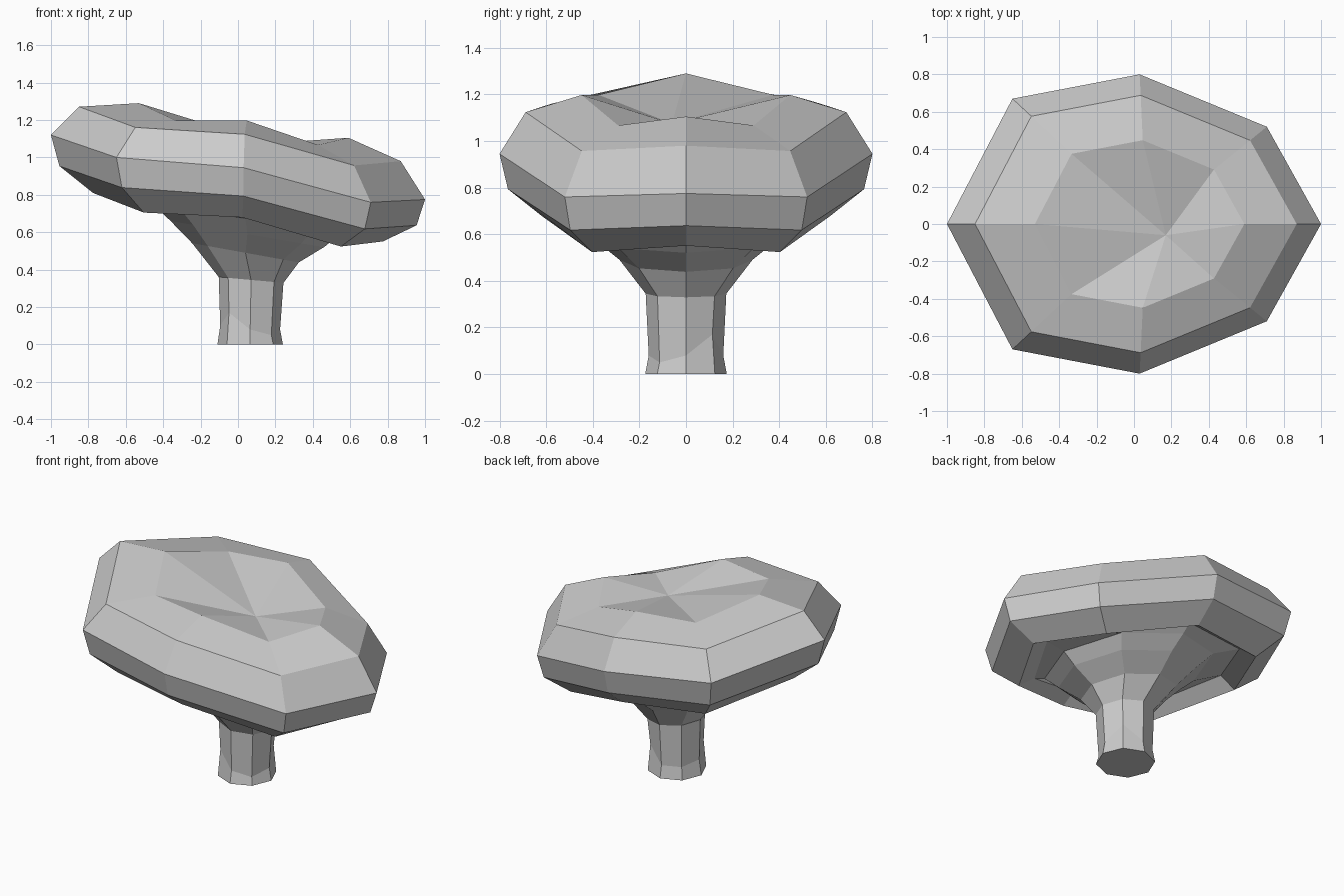
import bpy
import bmesh
import math

cube = bpy.data.objects.get("Cube")
if cube:
    bpy.data.objects.remove(cube, do_unlink=True)

grey = bpy.data.materials.new("stone grey")
grey.use_nodes = True
colour = (0.6, 0.6, 0.6, 1.0)
grey.diffuse_color = colour
grey.node_tree.nodes["Principled BSDF"].inputs["Base Color"].default_value = colour

# Widest outline of the cap: one half, mirrored across the y axis
half = [(-1, 0, 1.12), (-0.65, -0.67, 1.0), (0.03, -0.8, 0.945),
        (0.71, -0.52, 0.76), (1, 0, 0.775)]
outline = half + [(x, -y, z) for x, y, z in half[-2:0:-1]]


def cap_ring(scale, lift, tilt, shift=0.0):
    """Scaled copy of the cap outline, raised and tilted along x."""
    return [(x * scale + shift, y * scale, z + lift + tilt * x)
            for x, y, z in outline]


def stem_ring(centre, radius, height, tilt=0.0, wobble=None):
    """Tilted octagon around the stem."""
    ring = []
    for i in range(8):
        angle = math.pi + i * math.pi / 4
        dx = radius * math.cos(angle)
        dz = wobble[i] if wobble else 0.0
        ring.append((centre + dx, radius * math.sin(angle), height + tilt * dx + dz))
    return ring


def loft(name, rings, start_point=None, close_end=False):
    """Skin a list of rings, with an optional fan at the start and flat end."""
    bm = bmesh.new()
    loops = [[bm.verts.new(p) for p in ring] for ring in rings]
    for a, b in zip(loops, loops[1:]):
        for i in range(8):
            j = (i + 1) % 8
            bm.faces.new((a[i], b[i], b[j], a[j]))
    if start_point:
        tip = bm.verts.new(start_point)
        first = loops[0]
        for i in range(8):
            bm.faces.new((tip, first[i], first[(i + 1) % 8]))
    if close_end:
        bm.faces.new(list(reversed(loops[-1])))
    mesh = bpy.data.meshes.new(name)
    bm.to_mesh(mesh)
    bm.free()
    mesh.materials.append(grey)
    obj = bpy.data.objects.new(name, mesh)
    bpy.context.scene.collection.objects.link(obj)
    return obj


# Top of the stem, where it meets the hollow under the cap
junction = stem_ring(0.04, 0.5, 0.67, -0.17)

# Cap: dished top, rim, sloping sides and hollow underside
loft("mushroom_cap", [
    cap_ring(0.56, 0.25, 0.08, 0.03),
    cap_ring(0.86, 0.178, 0.027, 0.01),
    cap_ring(1.0, 0, 0),
    cap_ring(0.955, -0.152, 0.014),
    cap_ring(0.775, -0.267, 0.043),
    cap_ring(0.67, -0.21, 0.04),
    junction,
], start_point=(0.17, -0.06, 1.075))

# Stem: flared top, narrow shaft and slightly splayed foot
foot_wobble = [0.02, 0.09, 0, -0.03, 0, 0.09, 0, 0]
loft("mushroom_stem", [
    junction,
    stem_ring(0.05, 0.41, 0.59, -0.17),
    stem_ring(0.04, 0.285, 0.49, -0.18),
    stem_ring(0.07, 0.173, 0.345, -0.09),
    stem_ring(0.065, 0.16, 0.08, 0, foot_wobble),
    stem_ring(0.065, 0.175, 0),
], close_end=True)
